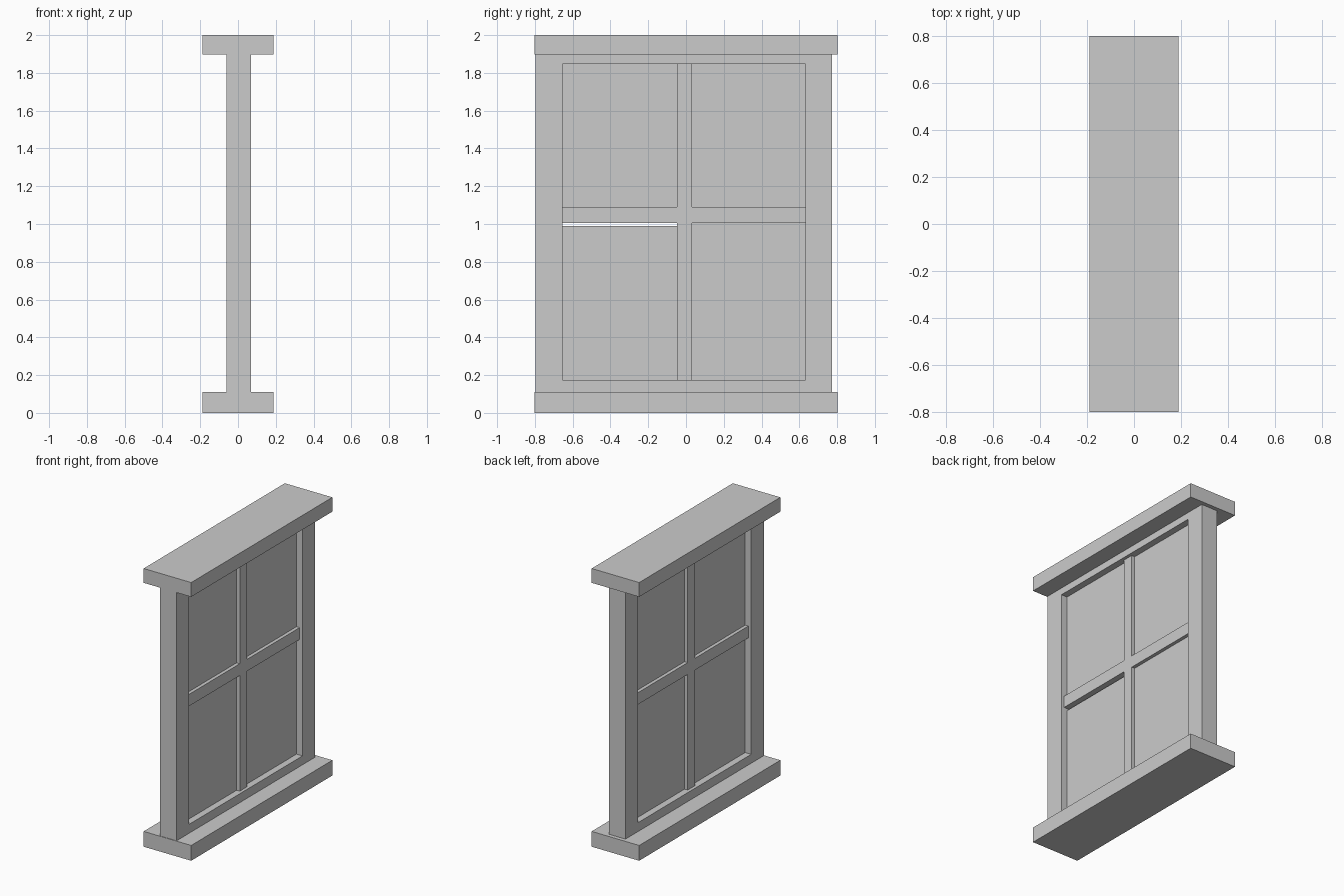
import bpy

cube = bpy.data.objects.get("Cube")
if cube:
    bpy.data.objects.remove(cube, do_unlink=True)

# Single plain grey finish
grey = bpy.data.materials.new("plain_grey")
grey.use_nodes = True
colour = (0.6, 0.6, 0.6, 1)
grey.diffuse_color = colour
grey.node_tree.nodes["Principled BSDF"].inputs["Base Color"].default_value = colour


def box(name, x, y, z):
    """Axis-aligned block from (low, high) ranges."""
    spans = (x, y, z)
    bpy.ops.mesh.primitive_cube_add(size=1)
    ob = bpy.context.object
    ob.name = ob.data.name = name
    for v in ob.data.vertices:
        v.co = [lo + (c + 0.5) * (hi - lo) for c, (lo, hi) in zip(v.co, spans)]
    ob.data.materials.append(grey)
    return ob


# Depth ranges of the layers
SLAB, FRAME, BAR, PANE = (-0.189, 0.189), (-0.06, 0.07), (-0.037, 0.047), (-0.012, 0.022)
# Outer, opening and bar limits
WIDE, BODY_Y, BODY_Z = (-0.802, 0.802), (-0.798, 0.773), (0.11, 1.897)
OPEN_Y, OPEN_Z = (-0.655, 0.633), (0.174, 1.847)
POST_Y, RAIL_Z = (-0.047, 0.033), (1.005, 1.09)

# Sill and lintel
box("sill", SLAB, WIDE, (0, BODY_Z[0]))
box("lintel", SLAB, WIDE, (BODY_Z[1], 2))

# Frame with its opening cut through
frame = box("frame", FRAME, BODY_Y, BODY_Z)
cutter = box("opening_cutter", (-1, 1), OPEN_Y, OPEN_Z)
cut = frame.modifiers.new("opening", "BOOLEAN")
cut.object = cutter
cut.solver = "EXACT"
bpy.context.view_layer.objects.active = frame
bpy.ops.object.modifier_apply(modifier=cut.name)
bpy.data.objects.remove(cutter, do_unlink=True)

# Glazing bars
box("vertical_bar", BAR, POST_Y, OPEN_Z)
box("cross_bar_front", BAR, (OPEN_Y[0], POST_Y[0]), RAIL_Z)
box("cross_bar_back", BAR, (POST_Y[1], OPEN_Y[1]), RAIL_Z)

# Panes; the lower front one stops just short of the cross bar
sides = {"front": (OPEN_Y[0], POST_Y[0]), "back": (POST_Y[1], OPEN_Y[1])}
for side, y in sides.items():
    top = 0.99 if side == "front" else RAIL_Z[0]
    box("lower_pane_" + side, PANE, y, (OPEN_Z[0], top))
    box("upper_pane_" + side, PANE, y, (RAIL_Z[1], OPEN_Z[1]))
